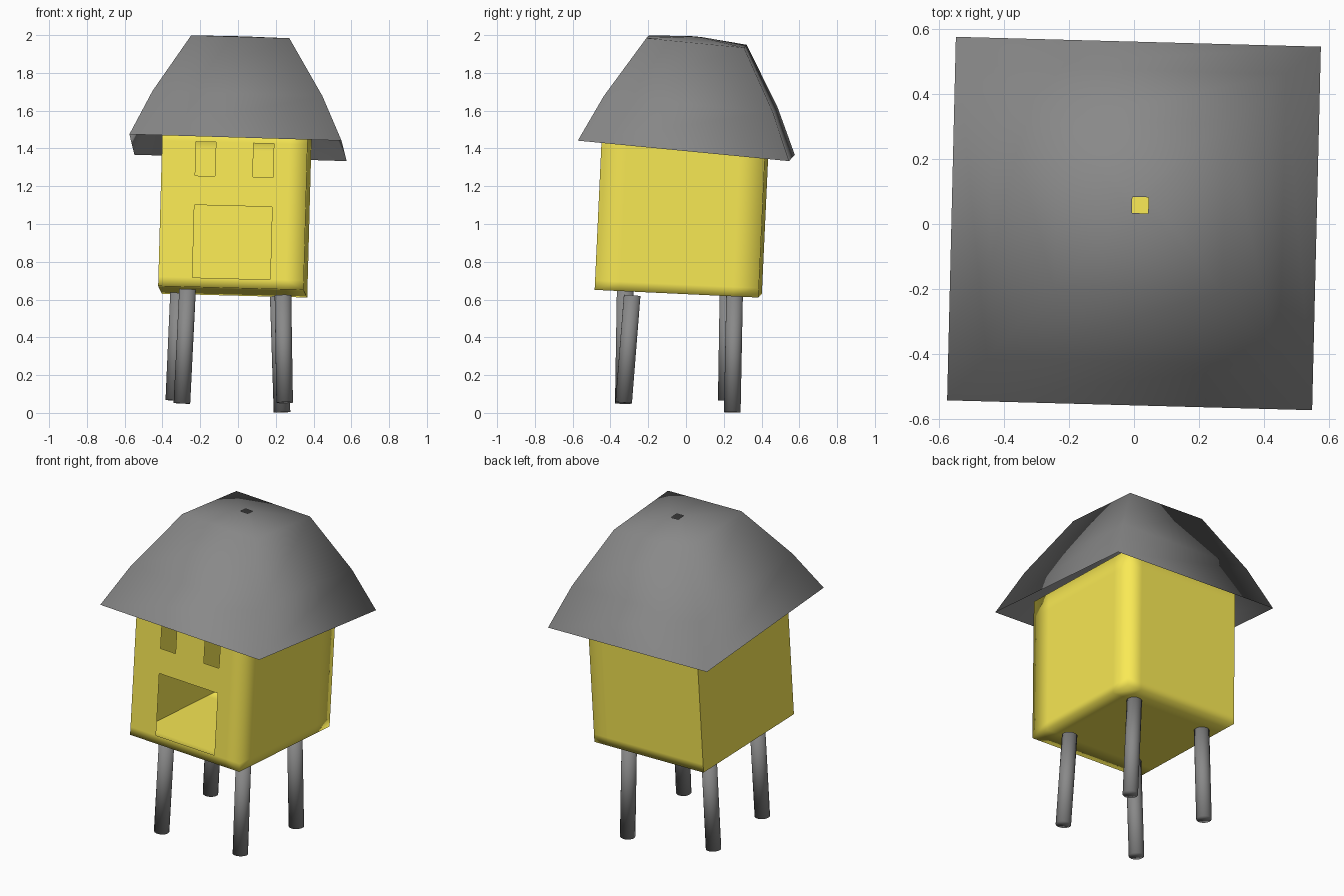
import bpy, bmesh
from mathutils import Vector, Matrix

if "Cube" in bpy.data.objects:
    bpy.data.objects.remove(bpy.data.objects["Cube"])


def paint(name, color):
    mat = bpy.data.materials.new(name)
    mat.diffuse_color = color
    mat.use_nodes = True
    mat.node_tree.nodes["Principled BSDF"].inputs["Base Color"].default_value = mat.diffuse_color
    return mat


yellow = paint("yellow_paint", (0.95, 0.82, 0.09, 1))
grey = paint("dark_grey", (0.25, 0.25, 0.25, 1))


def frame(origin, x_axis, y_axis):
    """Slightly crooked placement matrix from an origin and two axes."""
    x = Vector(x_axis).normalized()
    z = x.cross(Vector(y_axis)).normalized()
    y = z.cross(x)
    m = Matrix((x, y, z)).transposed().to_4x4()
    m.translation = origin
    return m


def finish(bm, name, matrix, material):
    bm.transform(matrix)
    mesh = bpy.data.meshes.new(name)
    bm.to_mesh(mesh)
    bm.free()
    ob = bpy.data.objects.new(name, mesh)
    bpy.context.collection.objects.link(ob)
    mesh.materials.append(material)
    return ob


# Body: thin box shell with a doorway and two windows left out of the front
W, D, H = 0.385, 0.434, 0.87
cuts = ([-W, -0.205, -0.10, 0.10, 0.207, 0.29, W],
        [-D, -0.30, 0.30, D],
        [0, 0.05, 0.435, 0.59, 0.77, H])


def is_opening(c):
    door = abs(c.x) < 0.2 and 0.05 < c.z < 0.435
    window = 0.10 < abs(c.x) < 0.2 and 0.59 < c.z < 0.77
    return c.y < -D + 0.01 and (door or window)


bm = bmesh.new()
for axis in range(3):
    u, v = (axis + 1) % 3, (axis + 2) % 3
    for side in (0, -1):
        for u0, u1 in zip(cuts[u], cuts[u][1:]):
            for v0, v1 in zip(cuts[v], cuts[v][1:]):
                quad = []
                for a, b in ((u0, v0), (u1, v0), (u1, v1), (u0, v1)):
                    p = Vector((0, 0, 0))
                    p[axis], p[u], p[v] = cuts[axis][side], a, b
                    quad.append(p)
                if is_opening(sum(quad, Vector()) / 4):
                    continue
                if side == 0:
                    quad.reverse()
                bm.faces.new([bm.verts.new(p) for p in quad])
bmesh.ops.remove_doubles(bm, verts=bm.verts, dist=0.0005)
# Left wall keeps crisp edges, the other corners shade softly
for e in bm.edges:
    if len(e.link_faces) == 2 and e.calc_face_angle() > 0.5:
        e.smooth = not all(v.co.x < -W + 0.01 for v in e.verts)
for f in bm.faces:
    f.smooth = True
finish(bm, "body", frame((-0.028, -0.041, 0.641), (1, -0.024, -0.026),
                         (0.026, 1, -0.047)), yellow)

# Roof: open shell of square rings, with a small vent hole at the top
bm = bmesh.new()
rings = []
for half, z in ((0.562, 0), (0.45, 0.245), (0.26, 0.565), (0.025, 0.59)):
    rings.append([bm.verts.new((sx * half, sy * half, z))
                  for sx, sy in ((-1, -1), (1, -1), (1, 1), (-1, 1))])
for lo, hi in zip(rings, rings[1:]):
    for i in range(4):
        j = (i + 1) % 4
        bm.faces.new((lo[i], lo[j], hi[j], hi[i])).smooth = True
finish(bm, "roof", frame((0, 0.0015, 1.404), (1, -0.027, -0.03),
                         (0.027, 1, -0.097)), grey)

# Legs: four round posts, each leaning its own way
legs = {
    "front_left_leg": ((-0.297, -0.332, 0.05), (-0.267, -0.322, 0.655)),
    "front_right_leg": ((0.247, -0.33, 0.054), (0.238, -0.285, 0.622)),
    "back_left_leg": ((-0.34, 0.213, 0.066), (-0.315, 0.222, 0.635)),
    "back_right_leg": ((0.233, 0.245, 0.003), (0.213, 0.257, 0.618)),
}
for name, (bottom, top) in legs.items():
    a, b = Vector(bottom), Vector(top)
    bpy.ops.mesh.primitive_cylinder_add(vertices=24, radius=0.044,
                                        depth=(b - a).length, location=(a + b) / 2)
    leg = bpy.context.object
    leg.name = name
    leg.rotation_euler = (b - a).to_track_quat('Z', 'Y').to_euler()
    leg.data.materials.append(grey)
    bpy.ops.object.shade_smooth()
